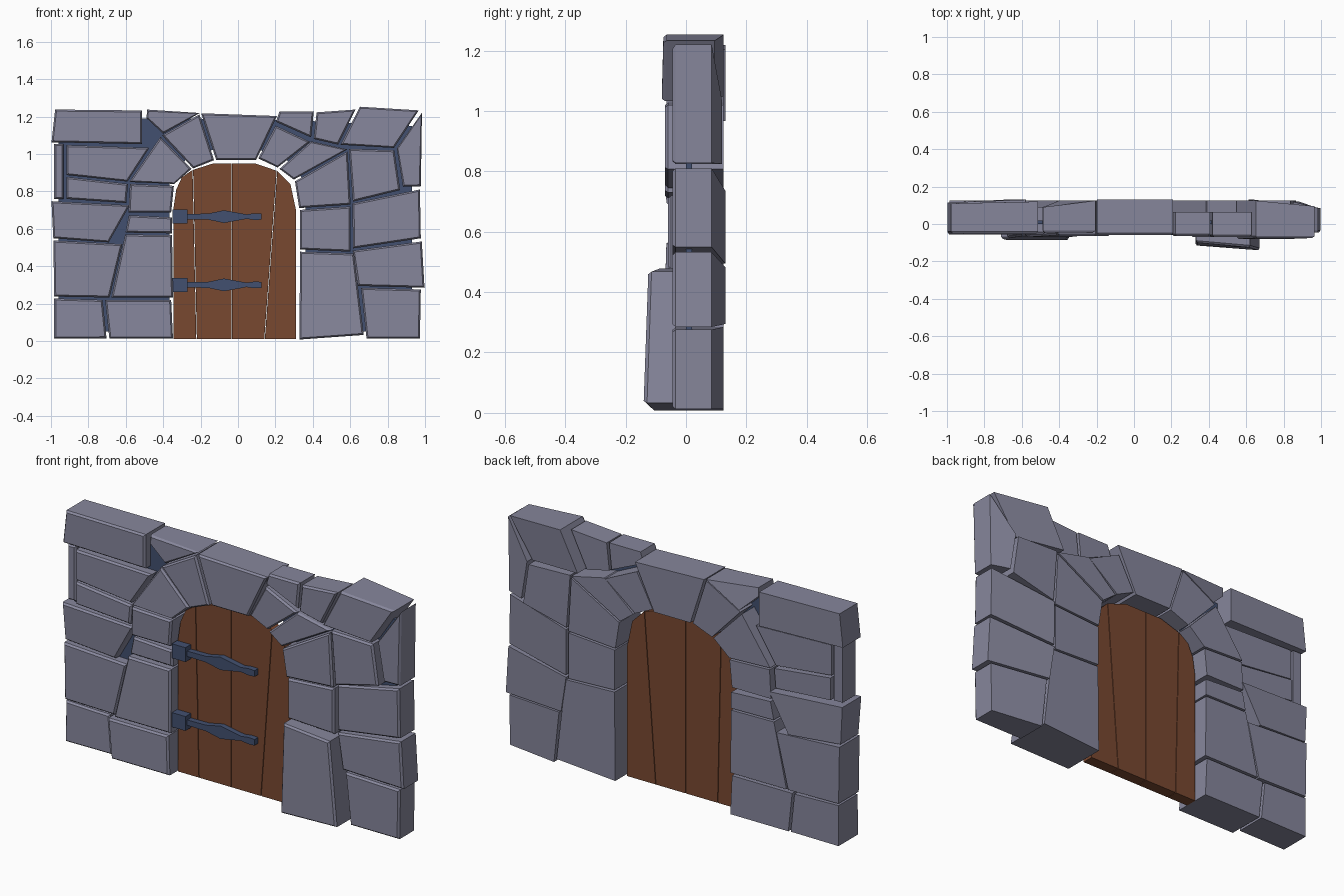
import bpy, bmesh
from mathutils import Vector


def material(name, rgb):
    m = bpy.data.materials.new(name)
    m.diffuse_color = (*rgb, 1)
    return m


WOOD = material("wood", (0.19, 0.065, 0.03))
IRON = material("blue_iron", (0.055, 0.08, 0.16))
ROCK = material("rock", (0.24, 0.24, 0.33))


def add_object(name, bm, mat):
    bmesh.ops.recalc_face_normals(bm, faces=bm.faces)
    me = bpy.data.meshes.new(name)
    bm.to_mesh(me)
    bm.free()
    ob = bpy.data.objects.new(name, me)
    bpy.context.collection.objects.link(ob)
    me.materials.append(mat)
    return ob


def loft(name, rings, mat):
    """Closed solid through rings of equal length."""
    bm = bmesh.new()
    vs = [[bm.verts.new(p) for p in ring] for ring in rings]
    n = len(vs[0])
    bm.faces.new(vs[0])
    bm.faces.new(vs[-1])
    for a, b in zip(vs, vs[1:]):
        for i in range(n):
            j = (i + 1) % n
            bm.faces.new((a[i], a[j], b[j], b[i]))
    return add_object(name, bm, mat)


def slab(name, outline, y0, y1, mat):
    return loft(name, [[(x, y, z) for x, z in outline] for y in (y0, y1)], mat)


def stone(name, bl, br, tr, tl, front=(-.055, -.055), back=(.125, .125), tilt=0.0):
    """Four-sided block with a chamfered front; front = y at bottom/top, back = y at left/right,
    tilt = extra front y on the right side."""
    pts = [Vector((x, 0, z)) for x, z in (bl, br, tr, tl)]
    fy = (front[0], front[0] + tilt, front[1] + tilt, front[1])
    by = (back[0], back[1], back[1], back[0])
    gap, c = .0025, .011
    rear, edge, face = [], [], []
    for i, p in enumerate(pts):
        inward = (pts[(i + 1) % 4] - p).normalized() + (pts[i - 1] - p).normalized()
        outer, inner = p + gap * inward, p + c * inward
        rear.append((outer.x, by[i], outer.z))
        edge.append((outer.x, fy[i] + c, outer.z))
        face.append((inner.x, fy[i], inner.z))
    return loft(name, [rear, edge, face], ROCK)


# left wall, bottom to top
stone("left_base_outer", (-.985, .01), (-.70, .012), (-.722, .222), (-.985, .23), (-.05, -.045))
stone("left_base_inner", (-.69, .01), (-.345, .01), (-.355, .222), (-.713, .222), (-.085, -.08))
stone("left_mid_outer", (-.985, .235), (-.685, .23), (-.615, .52), (-.99, .54))
stone("left_mid_inner", (-.68, .23), (-.345, .23), (-.35, .568), (-.605, .572), (-.075, -.065))
stone("left_upper_outer", (-.99, .547), (-.69, .525), (-.575, .728), (-1, .75), (-.045, -.055), (.115, .13))
stone("left_sliver", (-.605, .577), (-.35, .573), (-.35, .663), (-.585, .675), (-.05, -.05))
stone("left_jamb_top", (-.588, .685), (-.355, .685), (-.34, .832), (-.58, .842), (-.065, -.07))
stone("left_flat_low", (-.92, .757), (-.595, .735), (-.585, .842), (-.92, .88), back=(.10, .10))
stone("left_flat_high", (-.92, .885), (-.59, .85), (-.47, 1.035), (-.92, 1.05), back=(.09, .09))
stone("left_end_block", (-.985, .757), (-.93, .757), (-.93, 1.055), (-.985, 1.055), (-.03, -.03), (.09, .09))
stone("left_top_corner", (-1, 1.06), (-.51, 1.05), (-.51, 1.235), (-.98, 1.24), (-.05, -.05), (.11, .12))
stone("left_top_wedge", (-.49, 1.19), (-.40, 1.105), (-.2, 1.22), (-.49, 1.24), (-.045, -.045), (.09, .125))

# arch stones
stone("arch_left_low", (-.585, .848), (-.34, .838), (-.245, .92), (-.415, 1.095), (-.07, -.06))
stone("arch_left_high", (-.24, .92), (-.125, .965), (-.205, 1.215), (-.41, 1.10), (-.065, -.065))
stone("keystone", (-.118, .965), (.098, .965), (.212, 1.205), (-.2, 1.22), (-.06, -.06), (.13, .13))
stone("arch_right_high", (.105, .975), (.212, .925), (.39, 1.065), (.20, 1.155), (-.06, -.06))
stone("arch_right_mid", (.218, .92), (.298, .86), (.59, 1.025), (.39, 1.07), (-.065, -.065))
stone("arch_right_low", (.325, .708), (.605, .727), (.588, 1.018), (.302, .855), (-.07, -.07))

# right wall, bottom to top
stone("right_base_inner", (.325, .005), (.675, .03), (.622, .47), (.33, .48), (-.115, -.10), tilt=-.025)
stone("right_base_outer", (.685, .01), (.975, .01), (.98, .278), (.655, .287), (-.045, -.045), (.125, .085))
stone("right_jamb", (.328, .487), (.605, .475), (.605, .722), (.328, .703), (-.06, -.06))
stone("right_mid_outer", (.64, .292), (1, .282), (.985, .535), (.61, .485), (-.045, -.045), (.13, .085))
stone("right_upper_outer", (.612, .492), (.98, .547), (.975, .813), (.61, .738), (-.045, -.045), (.13, .085))
stone("right_shoulder", (.612, .742), (.87, .805), (.838, 1.022), (.59, 1.03), (-.07, -.07))
stone("right_end_block", (.88, .822), (.98, .825), (.985, 1.225), (.847, 1.03), (-.045, -.045), (.12, .085))
stone("right_top_corner", (.545, 1.047), (.835, 1.03), (.97, 1.235), (.65, 1.255), (-.08, -.075), (.125, .095))
stone("right_top_mid", (.402, 1.078), (.537, 1.047), (.632, 1.24), (.418, 1.225), (-.07, -.07), (.065, .065))
stone("right_top_inner", (.20, 1.17), (.393, 1.085), (.408, 1.23), (.22, 1.23), (-.065, -.065), (.065, .065))

# mortar filling between the stones, one sheet around the doorway
slab("mortar", [(-.96, .05), (-.96, 1.19), (-.3, 1.19), (.3, 1.18), (.93, 1.15), (.93, .05), (.36, .05),
                (.36, .85), (.26, .97), (.12, 1.02), (-.14, 1.02), (-.28, .97), (-.365, .85), (-.365, .05)],
     .0, .02, IRON)

# door planks, cut to the arch
planks = [
    [(-.345, .01), (-.223, .01), (-.243, .915), (-.30, .875), (-.33, .81), (-.345, .71)],
    [(-.220, .01), (-.035, .01), (-.035, .95), (-.13, .95), (-.240, .915)],
    [(-.032, .01), (.1405, .01), (.207, .91), (.09, .95), (-.032, .95)],
    [(.1435, .01), (.31, .01), (.31, .70), (.28, .84), (.210, .91)],
]
for i, outline in enumerate(planks):
    slab(f"door_plank_{i + 1}", outline, -.01, .05, WOOD)

# hinges: square plate plus a spear-shaped strap
half = [(-.275, .014), (-.16, .016), (-.075, .034), (.045, .012), (.09, .018), (.125, .016)]
for tag, z in (("lower", .30), ("upper", .665)):
    slab(f"{tag}_hinge_plate", [(-.35, z - .038), (-.27, z - .038), (-.27, z + .038), (-.35, z + .038)],
         -.055, -.005, IRON)
    strap = [(x, z - h) for x, h in half] + [(x, z + h) for x, h in reversed(half)]
    slab(f"{tag}_hinge_strap", strap, -.04, -.005, IRON)
